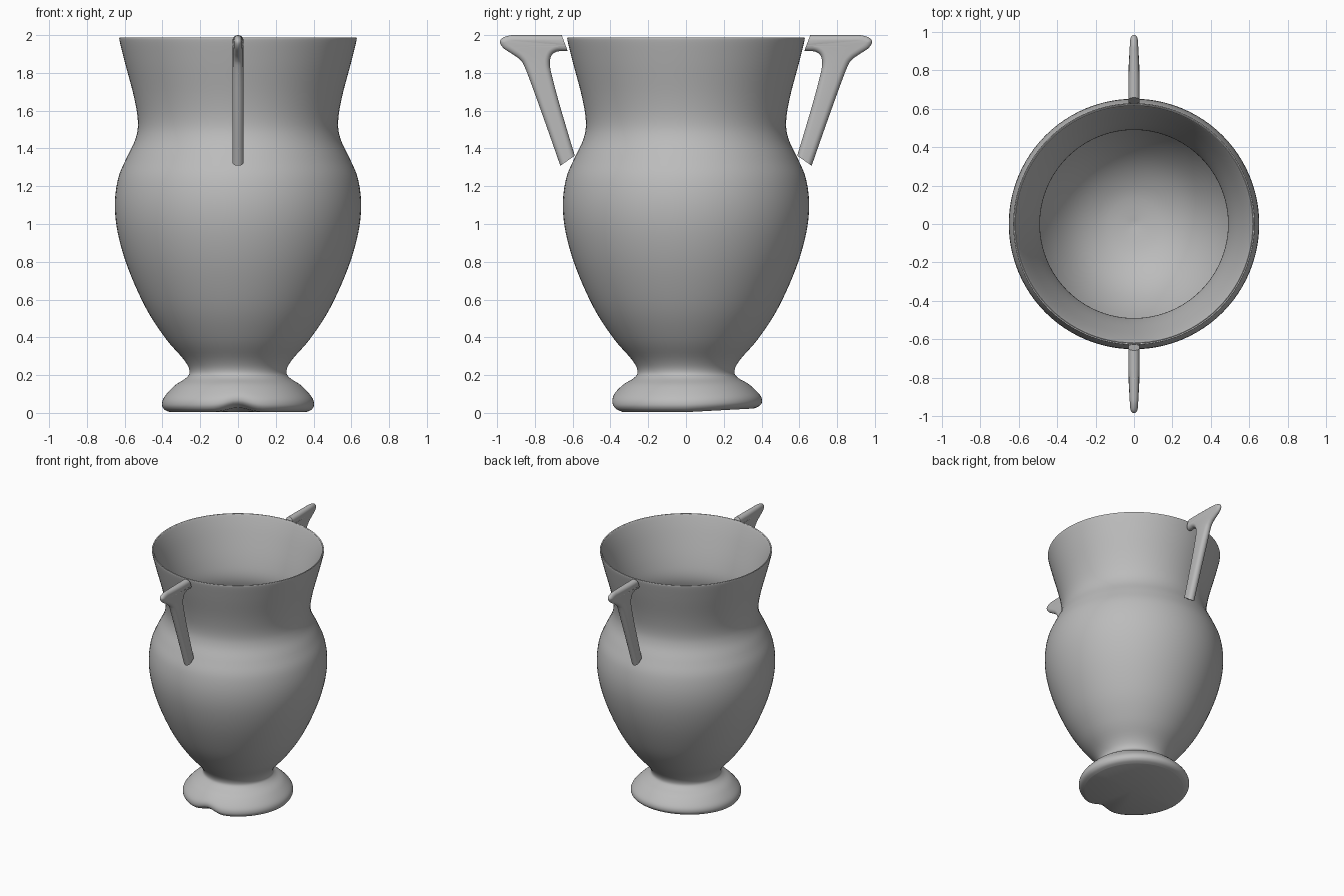
import bpy, bmesh, math
from mathutils import Vector

cube = bpy.data.objects.get("Cube")
if cube:
    bpy.data.objects.remove(cube, do_unlink=True)

clay = bpy.data.materials.new("grey_clay")
clay.use_nodes = True
GREY = (0.5, 0.5, 0.5, 1)
clay.diffuse_color = GREY
clay.node_tree.nodes["Principled BSDF"].inputs["Base Color"].default_value = GREY


def smooth_path(points, steps=5):
    """Catmull-Rom curve through the points."""
    pts = [Vector(p) for p in points]
    pts = [pts[0]] + pts + [pts[-1]]
    path = []
    for a, b, c, d in zip(pts, pts[1:], pts[2:], pts[3:]):
        for i in range(steps):
            t = i / steps
            path.append(0.5 * (2 * b + (c - a) * t + (2 * a - 5 * b + 4 * c - d) * t**2
                               + (3 * b - a - 3 * c + d) * t**3))
    return path + [pts[-1]]


def finish(bm, name, angle):
    bmesh.ops.recalc_face_normals(bm, faces=bm.faces)
    mesh = bpy.data.meshes.new(name)
    bm.to_mesh(mesh)
    bm.free()
    mesh.materials.append(clay)
    obj = bpy.data.objects.new(name, mesh)
    bpy.context.collection.objects.link(obj)
    bpy.ops.object.select_all(action="DESELECT")
    obj.select_set(True)
    bpy.context.view_layer.objects.active = obj
    bpy.ops.object.shade_smooth_by_angle(angle=math.radians(angle))
    return obj


# Vase: outer wall, rounded lip and inner wall as one turned profile (radius, height)
outer = [(0.36, 0.004), (0.39, 0.018), (0.403, 0.045), (0.39, 0.085), (0.335, 0.145),
         (0.275, 0.185), (0.256, 0.22), (0.285, 0.28), (0.38, 0.39), (0.485, 0.55),
         (0.58, 0.76), (0.635, 0.945), (0.652, 1.1), (0.635, 1.24), (0.59, 1.35),
         (0.543, 1.45), (0.53, 1.54), (0.55, 1.67), (0.6, 1.86), (0.628, 1.975)]
inner = [(0.622, 1.985), (0.612, 1.975), (0.57, 1.86), (0.513, 1.67), (0.49, 1.54),
         (0.51, 1.44), (0.56, 1.33), (0.6, 1.22), (0.613, 1.1), (0.595, 0.945),
         (0.54, 0.76), (0.44, 0.55), (0.32, 0.4), (0.17, 0.31), (0, 0.28)]
profile = [Vector((0, 0.004))] + smooth_path(outer + inner)

bm = bmesh.new()
verts = [bm.verts.new((p.x, 0, p.y)) for p in profile]
edges = [bm.edges.new(pair) for pair in zip(verts, verts[1:])]
bmesh.ops.spin(bm, geom=verts + edges, cent=(0, 0, 0), axis=(0, 0, 1),
               angle=math.tau, steps=96, use_duplicate=False)
bmesh.ops.remove_doubles(bm, verts=bm.verts, dist=0.0005)

# Uneven foot: raised at the back, with a small dent in its front edge
for v in bm.verts:
    x, y, z = v.co
    if z < 0.2:
        fade = 1 - z / 0.2
        v.co.z += 0.022 * max(0, y / 0.4) * fade
        if y < 0:
            dent = math.exp(-(x / 0.08) ** 2) * fade * min(1, (y / 0.38) ** 4)
            v.co.z += 0.03 * dent
            v.co.y += 0.02 * dent
finish(bm, "vase_body", 50)

# Handle: outline in (outward, up), run past both cut ends
HALF = 0.029
top = [(0.57, 2.0), (0.75, 2.0), (0.9, 2.0)]
outside = [(0.935, 1.998), (0.972, 1.985), (0.985, 1.962), (0.965, 1.93), (0.92, 1.9),
           (0.877, 1.868), (0.845, 1.81), (0.75, 1.55), (0.645, 1.25)]
inside = [(0.555, 1.25), (0.66, 1.6), (0.706, 1.77), (0.721, 1.845), (0.712, 1.892),
          (0.685, 1.912), (0.65, 1.915), (0.57, 1.915)]
outline = top[:2] + smooth_path(top[2:] + outside, 4) + smooth_path(inside, 4)

curve = bpy.data.curves.new("handle_outline", "CURVE")
curve.dimensions = "2D"
curve.fill_mode = "BOTH"
curve.bevel_depth = HALF
curve.bevel_resolution = 4
curve.offset = -HALF
spline = curve.splines.new("POLY")
spline.points.add(len(outline) - 1)
for point, co in zip(spline.points, outline):
    point.co = (co[0], co[1], 0, 1)
spline.use_cyclic_u = True
helper = bpy.data.objects.new("handle_outline", curve)
bpy.context.collection.objects.link(helper)
plate = bpy.data.meshes.new_from_object(helper.evaluated_get(bpy.context.evaluated_depsgraph_get()))
bpy.data.objects.remove(helper, do_unlink=True)

# Slanted cuts where the handle meets the neck and the shoulder
cuts = [((0.658, 2.0), (0.626, 1.915), 1.7, 9), ((0.663, 1.31), (0.594, 1.358), 0, 1.7)]


def make_handle(name, side):
    bm = bmesh.new()
    bm.from_mesh(plate)
    bmesh.ops.remove_doubles(bm, verts=bm.verts, dist=0.0005)
    for a, b, low, high in cuts:
        along = Vector((b[0] - a[0], b[1] - a[1], 0))
        normal = along.cross(Vector((0, 0, 1)))
        if normal.dot(Vector((0.78, 1.8, 0)) - Vector((*a, 0))) > 0:
            normal = -normal
        part = [f for f in bm.faces if low < f.calc_center_median().y < high
                or any(low < v.co.y < high for v in f.verts)]
        geom = list({e for f in part for e in f.edges}) + list({v for f in part for v in f.verts})
        cut = bmesh.ops.bisect_plane(bm, geom=geom + part, plane_co=(*a, 0), plane_no=normal)
        doomed = [v for v in bm.verts if low < v.co.y < high
                  and (v.co - Vector((*a, 0))).dot(normal) > 1e-5]
        rim = [e for e in cut["geom_cut"] if isinstance(e, bmesh.types.BMEdge)]
        bmesh.ops.delete(bm, geom=doomed, context="VERTS")
        bmesh.ops.holes_fill(bm, edges=[e for e in rim if e.is_valid and e.is_boundary], sides=0)
    # Taper to the tip and stand the plate upright
    for v in bm.verts:
        out, up, across = v.co
        taper = 1 - 0.35 * max(0, (out - 0.8) / 0.185)
        v.co = (across * taper, side * out, up)
    finish(bm, name, 50)


make_handle("front_handle", -1)
make_handle("back_handle", 1)
